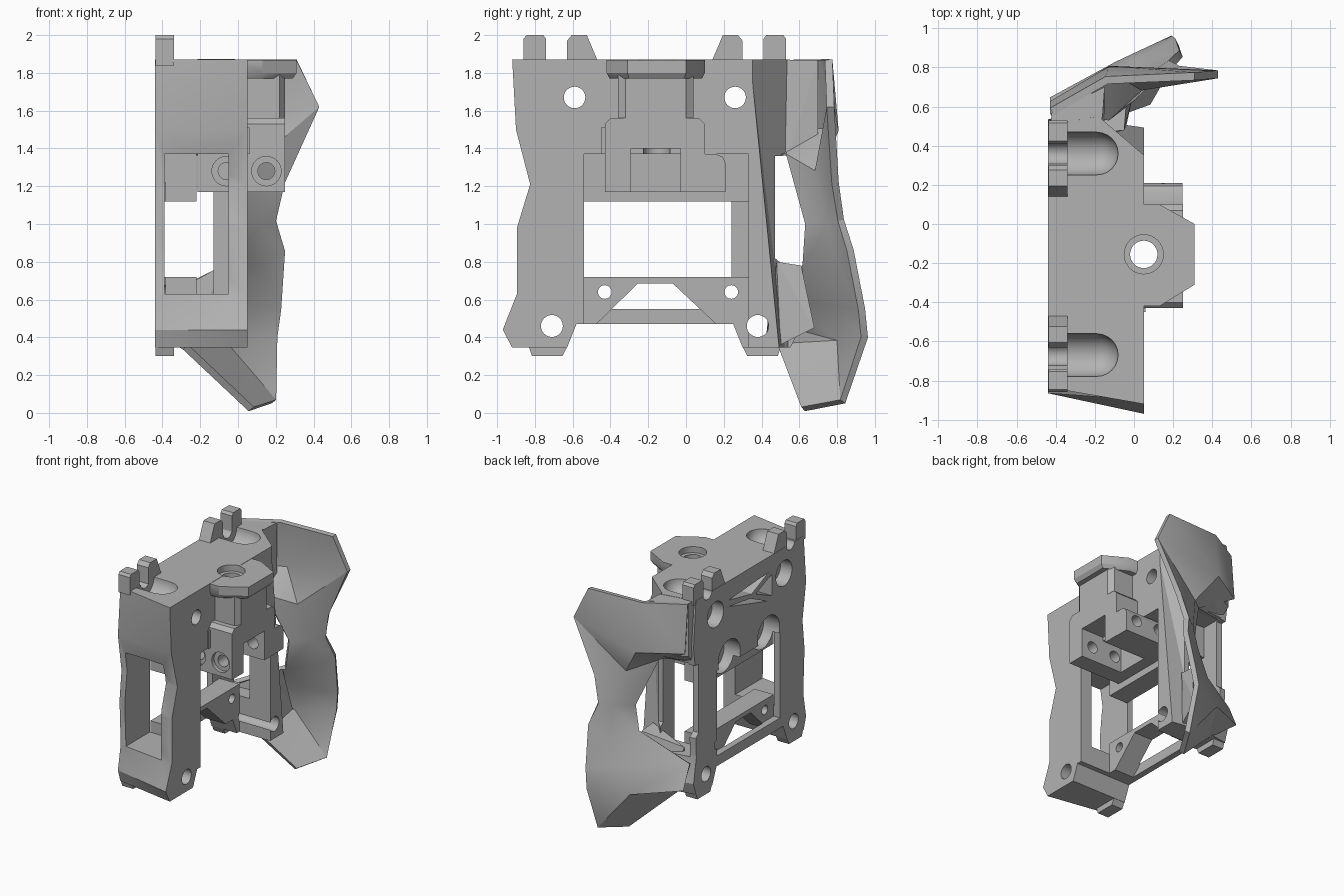
import bpy, bmesh, math
from mathutils import Matrix

if "Cube" in bpy.data.objects:
    bpy.data.objects.remove(bpy.data.objects["Cube"])

grey = bpy.data.materials.new("plain_grey")
grey.use_nodes = True
tone = (0.45, 0.45, 0.45, 1)
grey.diffuse_color = tone
grey.node_tree.nodes["Principled BSDF"].inputs["Base Color"].default_value = tone
MID = -0.165  # symmetry line of the frame along y


def finish(name, bm):
    bmesh.ops.recalc_face_normals(bm, faces=bm.faces)
    me = bpy.data.meshes.new(name)
    bm.to_mesh(me)
    bm.free()
    me.materials.append(grey)
    ob = bpy.data.objects.new(name, me)
    bpy.context.collection.objects.link(ob)
    return ob


def hull(name, pts):
    bm = bmesh.new()
    for p in pts:
        bm.verts.new(p)
    bmesh.ops.convex_hull(bm, input=bm.verts)
    bmesh.ops.dissolve_limit(bm, angle_limit=0.01, verts=bm.verts, edges=bm.edges)
    return finish(name, bm)


def box(name, xs, ys, zs):
    return hull(name, [(x, y, z) for x in xs for y in ys for z in zs])


def prism_x(name, xs, yz):
    return hull(name, [(x, y, z) for x in xs for y, z in yz])


def cylinder(name, axis, centre, radius, span):
    bm = bmesh.new()
    bmesh.ops.create_cone(bm, cap_ends=True, segments=32, radius1=radius,
                          radius2=radius, depth=span[1] - span[0])
    if axis != "Z":
        turn = Matrix.Rotation(math.pi / 2, 4, "Y" if axis == "X" else "X")
        bmesh.ops.transform(bm, matrix=turn, verts=bm.verts)
    pos = list(centre)
    pos.insert("XYZ".index(axis), sum(span) / 2)
    bmesh.ops.translate(bm, vec=pos, verts=bm.verts)
    return finish(name, bm)


def ball(centre, radius):
    bm = bmesh.new()
    bmesh.ops.create_uvsphere(bm, u_segments=24, v_segments=16, radius=radius)
    bmesh.ops.translate(bm, vec=centre, verts=bm.verts)
    return finish("cutter", bm)


def combine(target, other, mode="DIFFERENCE", keep=False):
    mod = target.modifiers.new("bool", "BOOLEAN")
    mod.operation = mode
    mod.solver = "EXACT"
    mod.object = other
    bpy.context.view_layer.objects.active = target
    bpy.ops.object.modifier_apply(modifier=mod.name)
    if not keep:
        bpy.data.objects.remove(other)


# Frame body: zigzag outline at the front face, narrower one at the back plate
half = [(0.755, 0.67, 1.87), (0.735, 0.70, 1.5), (0.66, 0.655, 1.21), (0.73, 0.68, 0.98),
        (0.73, 0.665, 0.63), (0.805, 0.70, 0.44), (0.755, 0.67, 0.345),
        (0.465, 0.465, 0.345), (0.415, 0.415, 0.47)]
outline = half + [(-f, -b, z) for f, b, z in reversed(half)]
bm = bmesh.new()
front = [bm.verts.new((0.05, MID + f, z)) for f, b, z in outline]
back = [bm.verts.new((-0.44, MID + b, z)) for f, b, z in outline]
bm.faces.new(front)
bm.faces.new(back[::-1])
for i in range(len(outline)):
    j = (i + 1) % len(outline)
    bm.faces.new((front[i], back[i], back[j]))
    bm.faces.new((front[i], back[j], front[j]))
frame = finish("frame", bm)

# Openings: end windows, front bay, back window, notch in the lower bar, wing gap
cuts = [box("cutter", (-0.39, -0.05), (-1.2, -0.54), (0.63, 1.37)),
        box("cutter", (-0.39, -0.13), (0.33, 1.2), (0.63, 1.37)),
        box("cutter", (-0.22, 0.1), (-0.54, 0.33), (0.2, 1.37)),
        box("cutter", (-0.39, -0.2), (-0.54, 0.33), (0.72, 1.12)),
        box("cutter", (-0.5, -0.385), (-0.54, 0.24), (0.55, 1.22)),
        prism_x("cutter", (-0.39, 0.1), [(-0.485, 0.46), (0.17, 0.46), (-0.07, 0.685), (-0.255, 0.685)]),
        prism_x("cutter", (-0.6, 0.2), [(0.47, 0.82), (0.47, 1.36), (0.9, 1.36), (0.9, 0.75), (0.53, 0.77)])]

# Slanted end next to the wing
slant = []
for z, s in ((2.1, -0.01), (0.2, 0.18)):
    slant += [(0.1, 0.32 + s, z), (-0.17, 0.54, z), (-0.17, 1, z), (0.1, 1, z)]
cuts.append(hull("cutter", slant))

# Bolt holes, counterbores, arched recesses, top channels
for y, z, r in ((-0.59, 1.67, 0.057), (0.26, 1.67, 0.057), (-0.71, 0.46, 0.058),
                (0.38, 0.46, 0.058), (-0.43, 0.64, 0.036), (0.24, 0.64, 0.036)):
    cuts.append(cylinder("cutter", "X", (y, z), r, (-0.6, 0.2)))
for y in (-0.59, 0.26):
    cuts.append(cylinder("cutter", "X", (y, 1.67), 0.1, (-0.6, -0.34)))
for y in (-0.4, 0.09):
    cuts.append(cylinder("cutter", "X", (y, 1.27), 0.137, (-0.6, -0.3)))
for y in (-0.67, 0.36):
    cuts.append(cylinder("cutter", "X", (y, 1.87), 0.11, (-0.34, -0.19)))
    cuts.append(ball((-0.19, y, 1.87), 0.109))
    cuts.append(cylinder("cutter", "X", (y, 1.88), 0.055, (-0.6, -0.3)))

# Triangular truss pockets on the back
cuts.append(prism_x("cutter", (-0.6, -0.3), [(0.1, 1.72), (-0.4, 1.75), (-0.19, 1.66)]))
cuts.append(prism_x("cutter", (-0.6, -0.3), [(0.1, 1.67), (-0.17, 1.63), (-0.38, 1.53)]))
cuts.append(prism_x("cutter", (-0.6, -0.3), [(-0.44, 1.72), (-0.44, 1.55), (-0.24, 1.64)]))
for c in cuts:
    combine(frame, c)

# Carriage mount: flange, column, lug block with slot and ear
flange = [(-0.05, -0.42), (0.13, -0.42), (0.31, -0.31), (0.31, 0.0), (0.13, 0.1), (-0.05, 0.1)]
mount = hull("mount", [(x, y, z) for x, y in flange for z in (1.8, 1.868)]
             + [(x - 0.02, y * 0.94 - 0.01, 1.77) for x, y in flange])
column = [(-0.1, -0.36), (0.22, -0.36), (0.25, -0.32), (0.25, 0.0), (0.22, 0.04), (-0.1, 0.04)]
combine(mount, hull("column", [(x, y, z) for x, y in column for z in (1.4, 1.79)]), "UNION")
lug = [(-0.43, 1.17), (-0.43, 1.53), (-0.4, 1.56), (0.07, 1.56), (0.1, 1.53), (0.1, 1.17)]
combine(mount, prism_x("lug", (-0.215, 0.25), lug), "UNION")
ear = [(0.05, 1.17), (0.21, 1.17), (0.21, 1.32), (0.195, 1.355), (0.16, 1.37), (0.05, 1.37)]
combine(mount, prism_x("ear", (-0.21, 0.248), ear), "UNION")
combine(mount, box("cutter", (-0.12, 0.4), (-0.29, -0.03), (1.0, 1.4)))
for x in (-0.06, 0.15):
    combine(mount, cylinder("cutter", "Y", (x, 1.28), 0.045, (-0.6, 0.4)))
    combine(mount, cylinder("cutter", "Y", (x, 1.28), 0.078, (-0.6, -0.4)))
for r, span in ((0.07, (1.2, 2)), (0.1, (1.82, 2))):
    bore = cylinder("cutter", "Z", (0.05, -0.155), r, span)
    combine(frame, bore, keep=True)
    combine(mount, bore)

# Raised side step beside the lug block
box("side_step", (0.0, 0.06), (-0.45, -0.42), (1.37, 1.51))

# Clip tabs on top and feet below, mirrored
outer_tab = [(0.695, 1.84), (0.695, 1.98), (0.68, 2.0), (0.59, 2.0), (0.575, 1.98), (0.575, 1.84)]
inner_tab = [(0.465, 1.84), (0.465, 1.97), (0.44, 2.0), (0.36, 2.0), (0.305, 1.87), (0.305, 1.84)]
foot = [(0.67, 0.36), (0.65, 0.3), (0.49, 0.3), (0.46, 0.36)]
for side, label in ((-1, "front"), (1, "rear")):
    for name, shape in (("outer_tab", outer_tab), ("inner_tab", inner_tab), ("foot", foot)):
        prism_x(label + "_" + name, (-0.438, -0.34), [(MID + side * u, z) for u, z in shape])

# Faceted wing panel: rows from the frame side to the free edge
rows = [
    ((-0.42, 0.575, 1.87), (-0.14, 0.735, 1.87), (0.31, 0.755, 1.87)),
    ((-0.42, 0.61, 1.5), (-0.12, 0.79, 1.5), (0.43, 0.765, 1.62)),
    ((-0.14, 0.54, 1.36), (0.03, 0.70, 1.28), (0.24, 0.79, 1.22)),
    ((-0.01, 0.645, 1.0), (0.1, 0.76, 1.0), (0.19, 0.82, 1.02)),
    ((-0.03, 0.63, 0.79), (0.1, 0.82, 0.78), (0.24, 0.87, 0.86)),
    ((-0.42, 0.55, 0.6), (0.02, 0.83, 0.57), (0.22, 0.93, 0.55)),
    ((-0.42, 0.63, 0.43), (-0.08, 0.815, 0.38), (0.2, 0.945, 0.4)),
    ((-0.28, 0.49, 0.35), (0.07, 0.62, 0.02), (0.19, 0.83, 0.06)),
]
bm = bmesh.new()
grid = [[bm.verts.new(p) for p in row] for row in rows]
for a, b in zip(grid, grid[1:]):
    for k in range(2):
        bm.faces.new((a[k], a[k + 1], b[k + 1], b[k]))
bmesh.ops.triangulate(bm, faces=bm.faces)
wing = finish("wing", bm)
solid = wing.modifiers.new("thickness", "SOLIDIFY")
solid.thickness = 0.04
solid.offset = 0
bpy.context.view_layer.objects.active = wing
bpy.ops.object.modifier_apply(modifier=solid.name)

# Gussets tying the wing to the upper and lower frame corners
upper = [(-0.43, 0.48), (-0.17, 0.5), (-0.16, 0.56), (-0.15, 0.7), (-0.42, 0.57)]
hull("upper_gusset", [(x, y, z) for x, y in upper for z in (1.45, 1.868)]
     + [(-0.41, 0.48, 1.37), (-0.16, 0.48, 1.37), (-0.15, 0.54, 1.36)])
hull("lower_gusset", [(-0.3, 0.42, 0.36), (-0.04, 0.5, 0.36), (-0.3, 0.45, 0.66),
                      (-0.05, 0.48, 0.8), (-0.04, 0.61, 0.78), (0.0, 0.68, 0.45), (-0.25, 0.56, 0.4)])

for ob in (frame, mount, wing):
    bpy.ops.object.select_all(action="DESELECT")
    ob.select_set(True)
    bpy.context.view_layer.objects.active = ob
    bpy.ops.object.shade_smooth_by_angle(angle=math.radians(30))
